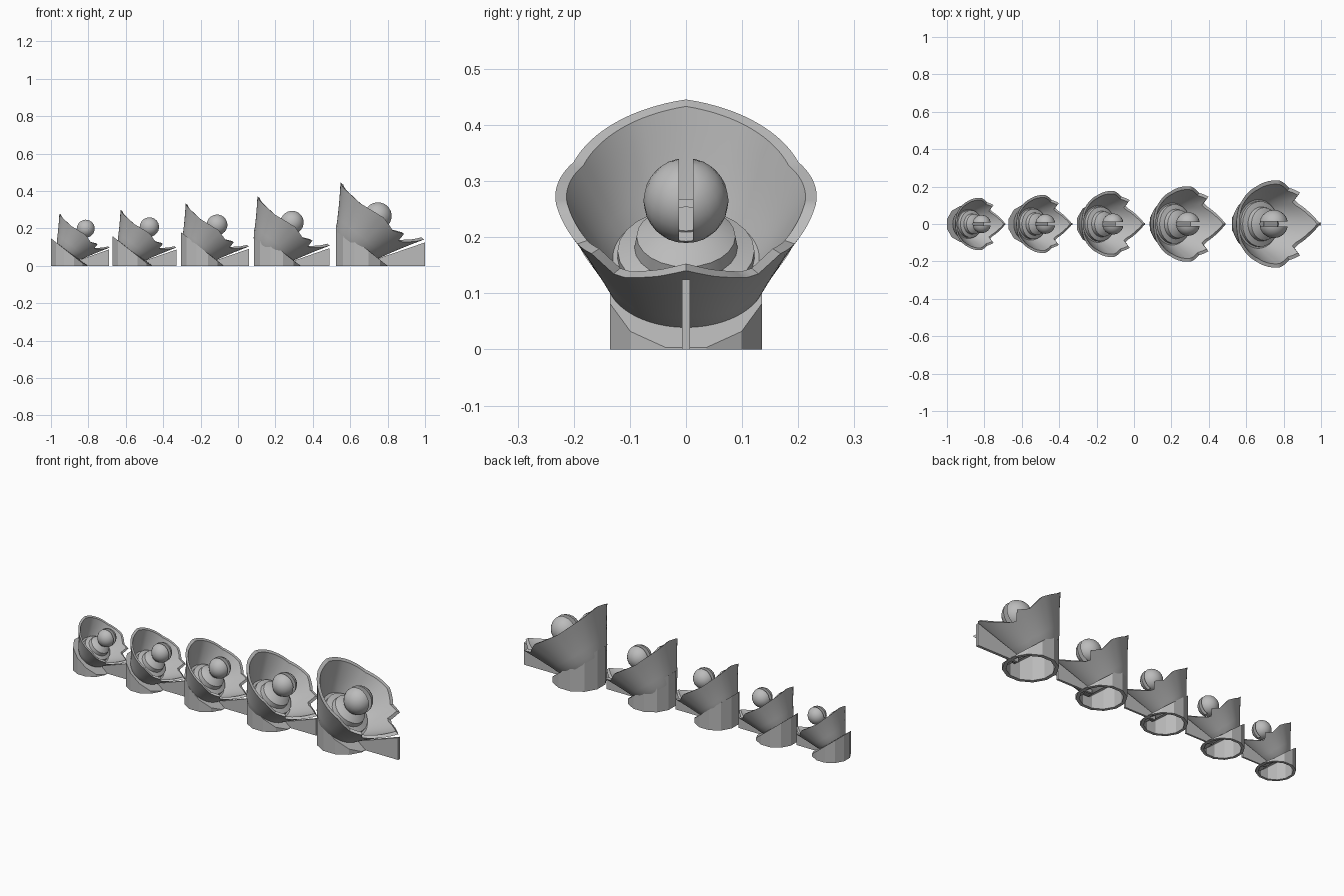
import bpy, bmesh
from math import sin, cos, pi, radians, asin
from mathutils import Matrix, Vector

cube = bpy.data.objects.get("Cube")
if cube:
    bpy.data.objects.remove(cube)

grey = bpy.data.materials.new("plain_grey")
grey.use_nodes = True
grey.diffuse_color = (0.5, 0.5, 0.5, 1)
grey.node_tree.nodes["Principled BSDF"].inputs["Base Color"].default_value = (0.5, 0.5, 0.5, 1)

TILT = asin(0.62)
SLOPE = 0.79
# rim shape: angle from the front, rim height, flare
RIM = [(0, .232, .56), (12, .195, .54), (30, .15, .5), (37.5, .143, .49), (45, .189, .51),
       (60, .166, .49), (82.5, .19, .48), (120, .172, .52), (157.5, .182, .64), (180, .194, .65)]


def finish(bm, name, matrix=Matrix(), smooth=True):
    bmesh.ops.remove_doubles(bm, verts=bm.verts, dist=1e-5)
    bmesh.ops.recalc_face_normals(bm, faces=bm.faces)
    mesh = bpy.data.meshes.new(name)
    bm.to_mesh(mesh)
    bm.free()
    mesh.materials.append(grey)
    obj = bpy.data.objects.new(name, mesh)
    bpy.context.collection.objects.link(obj)
    obj.matrix_world = matrix
    if smooth:
        bpy.ops.object.select_all(action='DESELECT')
        obj.select_set(True)
        bpy.context.view_layer.objects.active = obj
        bpy.ops.object.shade_smooth_by_angle(angle=radians(32))
    return obj


def loft(rings, cap_first=True, cap_last=True):
    """Skin a list of closed rings of points."""
    bm = bmesh.new()
    rows = [[bm.verts.new(p) for p in ring] for ring in rings]
    n = len(rows[0])
    for a, b in zip(rows, rows[1:]):
        for i in range(n):
            j = (i + 1) % n
            bm.faces.new((a[i], a[j], b[j], b[i]))
    if cap_first:
        bm.faces.new(rows[0])
    if cap_last:
        bm.faces.new(rows[-1])
    return bm


def circle(r, z, n):
    return [(r * cos(2 * pi * i / n), r * sin(2 * pi * i / n), z) for i in range(n)]


def rim_at(deg):
    deg = min(deg, 360 - deg)
    for (a, h0, k0), (b, h1, k1) in zip(RIM, RIM[1:]):
        if a <= deg <= b:
            t = (deg - a) / (b - a)
            return h0 + t * (h1 - h0), k0 + t * (k1 - k0)


def make_bowl(name, matrix):
    n, wall, floor = 96, 0.02, 0.045
    angles = [360 * i / n for i in range(n)]

    def ring(t, inner):
        pts = []
        for deg in angles:
            top, flare = rim_at(deg)
            low = floor if inner else 0
            h = low + t * (top - low)
            r = 0.142 + flare * h * (0.9 + 0.1 * h / top)
            if inner:
                r -= wall + 0.012 * (1 - t) ** 3
            pts.append((r * cos(radians(deg)), r * sin(radians(deg)), h))
        return pts

    steps = [i / 5 for i in range(6)]
    rings = [circle(0.125, -0.025, n)]
    rings += [ring(t, False) for t in steps]
    rings += [ring(t, True) for t in reversed(steps)]
    finish(loft(rings), name, matrix)


def make_base(name, left, radius, height):
    n, wall = 12, 0.14 * radius
    cx = left + radius * cos(pi / n)

    def ring(r, drop=None):
        pts = []
        for i in range(n):
            a = 2 * pi * (i + 0.5) / n
            x = cx + r * cos(a)
            z = 0 if drop is None else max(height - SLOPE * (x - left) - drop, 0.003)
            pts.append((x, r * sin(a), z))
        return pts

    rings = [ring(radius - wall, 0.02), ring(radius - wall), ring(radius), ring(radius, 0)]
    finish(loft(rings), name, smooth=False)


def make_fin(name, x0, x1, z0, z1, half):
    profile = [(x0, 0), (x1, 0), (x1, z1), (x0, z0)]
    finish(loft([[(x, y, z) for x, z in profile] for y in (-half, half)]), name, smooth=False)


def make_ball(name, matrix, r):
    """Ball with a deep slot, assembled from two cheeks and a web."""
    gap = 0.17 * r
    pieces = [[((0, gap, 0), (0, 1, 0))],
              [((0, -gap, 0), (0, -1, 0))],
              [((0, gap, 0), (0, -1, 0)), ((0, -gap, 0), (0, 1, 0)),
               ((0, 0, -0.58 * r), (0, 0, -1))]]
    whole = bmesh.new()
    for planes in pieces:
        bm = bmesh.new()
        bmesh.ops.create_uvsphere(bm, u_segments=20, v_segments=12, radius=r)
        for co, keep in planes:
            cut = bmesh.ops.bisect_plane(bm, geom=bm.verts[:] + bm.edges[:] + bm.faces[:],
                                         plane_co=co, plane_no=keep, clear_inner=True)
            edges = [e for e in cut["geom_cut"] if isinstance(e, bmesh.types.BMEdge)]
            bmesh.ops.holes_fill(bm, edges=edges)
        temp = bpy.data.meshes.new("piece")
        bm.to_mesh(temp)
        bm.free()
        whole.from_mesh(temp)
        bpy.data.meshes.remove(temp)
    finish(whole, name, matrix)


def make_pedestal(name, matrix, s, reach):
    steps = [(.122, .03), (.122, .062), (.092, .07), (.088, .095), (.06, .11), (.035, .115), (.035, .135)]
    finish(loft([circle(r * s, h * reach, 24) for r, h in steps]), name, matrix)


# left edge, base radius, base height, bowl scale, back tip x and z, fin end, ball distance, ball radius
UNITS = [(-1.0, .10, .147, .60, -.955, .28, -.69, .14, .049),
         (-.67, .108, .158, .665, -.628, .30, -.33, .152, .053),
         (-.305, .117, .18, .757, -.28, .334, .06, .16, .057),
         (.085, .127, .195, .865, .104, .372, .49, .172, .064),
         (.525, .14, .217, 1.0, .548, .446, 1.0, .176, .076)]

for i, (left, rad, high, s, tx, tz, end, reach, ball) in enumerate(UNITS, 1):
    centre = Vector((tx + .09 * s, 0, tz - .319 * s))
    frame = Matrix.Translation(centre) @ Matrix.Rotation(TILT, 4, 'Y')
    make_base(f"base_{i}", left, rad, high)
    make_bowl(f"bowl_{i}", frame @ Matrix.Scale(s, 4))
    make_fin(f"fin_{i}", centre.x + .105 * s, end, centre.z - .09 * s, centre.z - .002 * s, .0075 * s)
    make_pedestal(f"pedestal_{i}", frame, s, reach / .176)
    make_ball(f"slotted_ball_{i}", frame @ Matrix.Translation((0, 0, reach)), ball)
